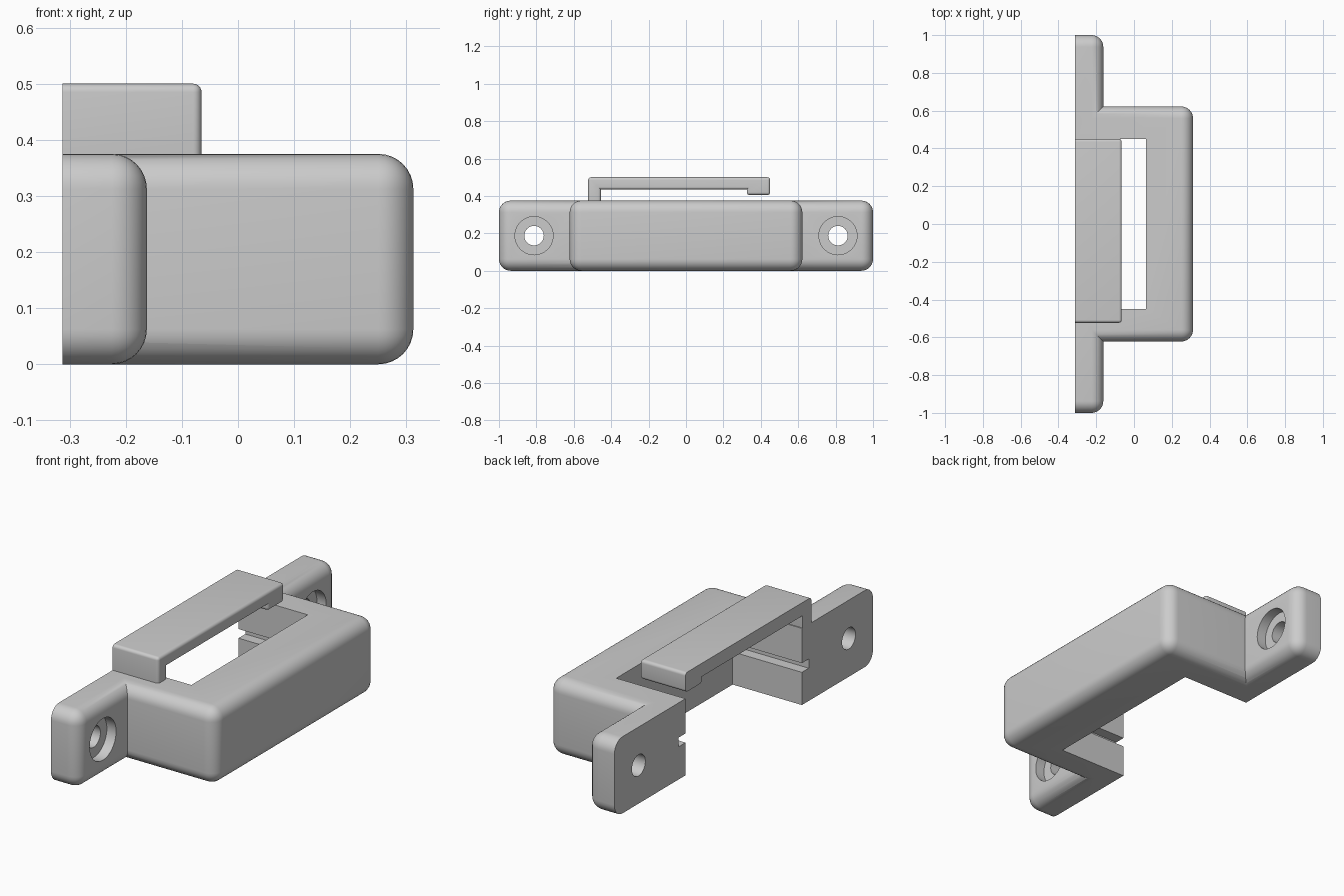
import bpy, bmesh
from mathutils import Vector

old = bpy.data.objects.get("Cube")
if old:
    bpy.data.objects.remove(old, do_unlink=True)

BACK, TOP = -0.3125, 0.375

grey = bpy.data.materials.new("plain_grey")
grey.use_nodes = True
colour = (0.6, 0.6, 0.6, 1)
grey.diffuse_color = colour
grey.node_tree.nodes["Principled BSDF"].inputs["Base Color"].default_value = colour


def prism(name, outline, x0, x1, radius=0, segments=8):
    """Extrude a (y, z) outline along x; round all convex edges off the back plane."""
    bm = bmesh.new()
    face = bm.faces.new([bm.verts.new((x0, y, z)) for y, z in outline])
    new = bmesh.ops.extrude_face_region(bm, geom=[face])["geom"]
    bmesh.ops.translate(bm, vec=Vector((x1 - x0, 0, 0)),
                        verts=[g for g in new if isinstance(g, bmesh.types.BMVert)])
    bmesh.ops.recalc_face_normals(bm, faces=bm.faces)
    if radius:
        edges = [e for e in bm.edges if e.is_convex
                 and not all(abs(v.co.x - x0) < 1e-5 for v in e.verts)]
        bmesh.ops.bevel(bm, geom=edges, offset=radius, segments=segments,
                        profile=0.5, affect='EDGES', clamp_overlap=True)
    mesh = bpy.data.meshes.new(name)
    bm.to_mesh(mesh)
    bm.free()
    mesh.materials.append(grey)
    obj = bpy.data.objects.new(name, mesh)
    bpy.context.collection.objects.link(obj)
    return obj


def box(name, x0, x1, y0, y1, z0, z1, radius=0):
    return prism(name, [(y0, z0), (y1, z0), (y1, z1), (y0, z1)], x0, x1, radius)


def cylinder(name, radius, x0, x1, y):
    bpy.ops.mesh.primitive_cylinder_add(vertices=48, radius=radius, depth=x1 - x0,
                                        location=((x0 + x1) / 2, y, TOP / 2),
                                        rotation=(0, 1.5707963, 0))
    obj = bpy.context.object
    obj.name = name
    obj.data.materials.append(grey)
    return obj


def combine(target, tool, operation):
    mod = target.modifiers.new(operation, 'BOOLEAN')
    mod.operation, mod.solver, mod.object = operation, 'EXACT', tool
    bpy.ops.object.select_all(action='DESELECT')
    bpy.context.view_layer.objects.active = target
    target.select_set(True)
    bpy.ops.object.modifier_apply(modifier=mod.name)
    bpy.data.objects.remove(tool, do_unlink=True)


def smooth(obj):
    bpy.ops.object.select_all(action='DESELECT')
    bpy.context.view_layer.objects.active = obj
    obj.select_set(True)
    bpy.ops.object.shade_smooth_by_angle(angle=0.5)


# Housing: long mounting flange joined to the deeper central block
housing = box("housing", BACK, -0.1625, -1, 1, 0, TOP, 0.0625)
combine(housing, box("block", BACK, 0.3125, -0.622, 0.622, 0, TOP, 0.0625), 'UNION')

# Central opening, running through and open at the back
combine(housing, box("opening", -0.5, 0.0625, -0.45, 0.45, -0.1, 0.5), 'DIFFERENCE')

# Guide grooves in the end walls
combine(housing, box("grooves", -0.5, 0.0625, -0.503, 0.503, 0.16, 0.205), 'DIFFERENCE')

# Counterbored screw holes
for y in (-0.8125, 0.8125):
    combine(housing, cylinder("screw_hole", 0.052, -0.5, 0, y), 'DIFFERENCE')
    combine(housing, cylinder("counterbore", 0.102, -0.2125, 0, y), 'DIFFERENCE')
smooth(housing)

# Spring clip: post, long arm and hooked free end
clip = prism("spring_clip", [(-0.523, 0.33), (-0.455, 0.33), (-0.455, 0.435),
                             (0.325, 0.435), (0.325, 0.405), (0.45, 0.405),
                             (0.45, 0.5), (-0.523, 0.5)], BACK, -0.065, 0.022, 6)
smooth(clip)
